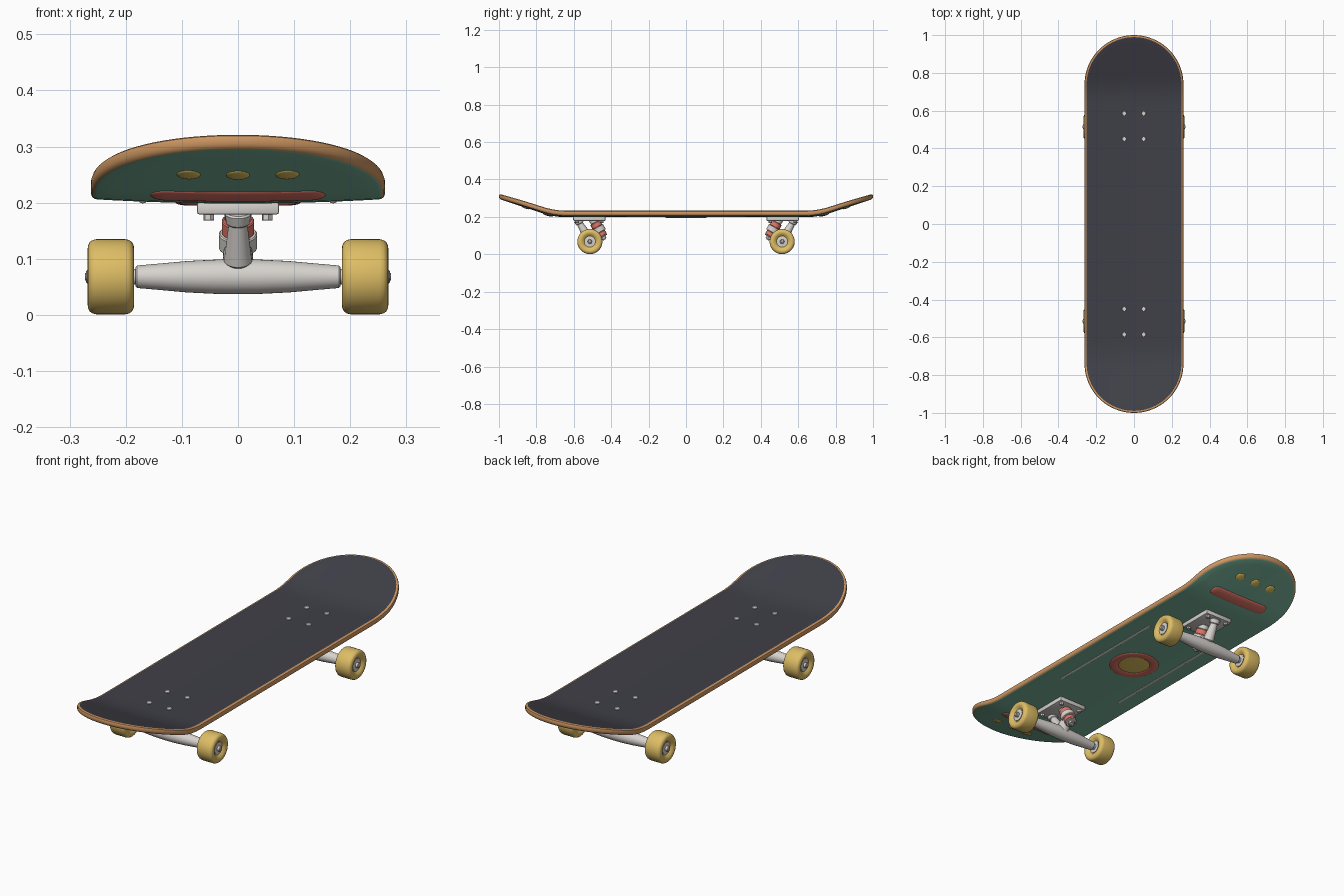
import bpy, bmesh, math
from mathutils import Vector

cube = bpy.data.objects.get("Cube")
if cube:
    bpy.data.objects.remove(cube, do_unlink=True)


def material(name, rgb):
    m = bpy.data.materials.new(name)
    m.use_nodes = True
    m.diffuse_color = (*rgb, 1)
    bsdf = m.node_tree.nodes["Principled BSDF"]
    bsdf.inputs["Base Color"].default_value = (*rgb, 1)
    bsdf.inputs["Roughness"].default_value = 0.6
    return m


GRIP = material("charcoal grip", (0.05, 0.05, 0.064))
WOOD = material("maple wood", (0.61, 0.305, 0.12))
GREEN = material("sea green", (0.2, 0.47, 0.34))
RED = material("coral red", (0.75, 0.18, 0.135))
YELLOW = material("warm yellow", (0.73, 0.51, 0.13))
GOLD = material("bright gold", (0.93, 0.67, 0.14))
METAL = material("pale metal", (0.68, 0.65, 0.62))

HALF_WIDTH, HALF_LENGTH, THICK = 0.262, 1.0, 0.0275
parts = []


def finish(name, bm, mats):
    mesh = bpy.data.meshes.new(name)
    bm.to_mesh(mesh)
    bm.free()
    for m in mats:
        mesh.materials.append(m)
    obj = bpy.data.objects.new(name, mesh)
    bpy.context.collection.objects.link(obj)
    parts.append(obj)


def deck_underside(x, y):
    """Height of the deck's lower surface: gentle concave plus upturned ends."""
    d, blend, slope = max(abs(y) - 0.64, 0), 0.13, 0.332
    kick = slope * (d * d / (2 * blend) if d < blend else d - blend / 2)
    return 0.1985 + 0.008 * (x / HALF_WIDTH) ** 2 + kick


def slab(name, straight, radius, profile, mats, band_mat=lambda i: 0,
         centre=(0, 0), across=False, segs=24, steps=1):
    """Stadium-shaped plate that follows the deck; profile is (inset, height)."""
    spine = []
    for side in (1, -1):
        spine += [(side * straight * (2 * i / steps - 1), (side, 0)) for i in range(steps)]
        for i in range(segs):
            a = math.pi * i / segs
            spine.append((side * straight, (side * math.cos(a), side * math.sin(a))))
    bm = bmesh.new()
    rings = []
    for inset, h in profile:
        ring = []
        for along, n in spine:
            x, y = n[0] * (radius - inset), along + n[1] * (radius - inset)
            if across:
                x, y = y, -x
            x, y = x + centre[0], y + centre[1]
            ring.append(bm.verts.new((x, y, deck_underside(x, y) + h)))
        rings.append(ring)
    count = len(spine)
    for i in range(len(rings) - 1):
        for j in range(count):
            k = (j + 1) % count
            f = bm.faces.new((rings[i][j], rings[i + 1][j], rings[i + 1][k], rings[i][k]))
            f.material_index = band_mat(i)
    bmesh.ops.remove_doubles(bm, verts=bm.verts, dist=1e-5)
    finish(name, bm, mats)


def lathe(name, start, direction, profile, mat, sides=32):
    """Revolve (distance, radius) pairs about an axis, capping both ends."""
    start, axis = Vector(start), Vector(direction).normalized()
    u = axis.orthogonal().normalized()
    v = axis.cross(u)
    bm = bmesh.new()
    rings = []
    for t, r in profile:
        angles = [math.tau * i / sides for i in range(sides)]
        rings.append([bm.verts.new(start + axis * t + (u * math.cos(a) + v * math.sin(a)) * r)
                      for a in angles])
    for a, b in zip(rings, rings[1:]):
        for j in range(sides):
            k = (j + 1) % sides
            bm.faces.new((a[j], a[k], b[k], b[j]))
    bm.faces.new(rings[0])
    bm.faces.new(rings[-1])
    bmesh.ops.recalc_face_normals(bm, faces=bm.faces)
    finish(name, bm, [mat])


def rod(name, a, b, r0, r1, mat, sides=24, edge=0.003):
    """Tapered cylinder with softened ends."""
    d = Vector(b) - Vector(a)
    n = d.length
    lathe(name, a, d, [(0, r0 - edge), (edge, r0), (n - edge, r1), (n, r1 - edge)], mat, sides)


# Deck: grip on top, wood round the rim, painted underside
insets = [0.011, 0.04, 0.08, 0.13, 0.18, 0.22, HALF_WIDTH]
rim = [(0.006, THICK - 0.001), (0.002, 0.0235), (0, 0.018), (0, 0.009), (0.002, 0.004), (0.006, 0.001)]
deck_profile = [(d, THICK) for d in reversed(insets)] + rim + [(d, 0) for d in insets]
top_bands = len(insets) - 1
bottom_start = len(insets) + len(rim) - 1
slab("deck", HALF_LENGTH - HALF_WIDTH, HALF_WIDTH, deck_profile, [GRIP, WOOD, GREEN],
     lambda i: 0 if i < top_bands else 2 if i >= bottom_start else 1, segs=40, steps=50)


# Underside decoration: rounded inlays standing slightly proud
def dome(name, straight, radius, depth, mat, **kw):
    angles = [math.pi / 2 * i / 6 for i in range(7)]
    profile = [(0, 0.001)] + [(radius * (1 - math.cos(a)), -depth * math.sin(a)) for a in angles]
    slab(name, straight, radius, profile, [mat], **kw)


ring_angles = [math.pi * i / 12 for i in range(13)]
slab("centre_ring", 0, 0.112,
     [(0.021 * (1 - math.cos(a)), 0.001 - 0.0055 * math.sin(a)) for a in ring_angles], [RED], segs=32)
dome("centre_disc", 0, 0.072, 0.003, GOLD)
for side, label in ((1, "left"), (-1, "right")):
    dome(label + "_stripe", 0.31, 0.006, 0.003, METAL, centre=(side * 0.17, 0), steps=12, segs=8)
for end, label in ((-1, "front"), (1, "rear")):
    dome(label + "_bar", 0.128, 0.028, 0.006, RED, centre=(0, end * 0.738), across=True, steps=8)
    for i in (-1, 0, 1):
        dome(f"{label}_dot_{i + 2}", 0, 0.021, 0.005, GOLD, centre=(i * 0.088, end * 0.858))


# Trucks and wheels
AXLE_Y, AXLE_Z = 0.514, 0.068


def truck(end, label):
    def at(x, y, z):
        return (x, end * y, z)

    # Baseplate with four bolts through the deck
    bm = bmesh.new()
    bmesh.ops.create_cube(bm, size=1)
    for v in bm.verts:
        v.co = (v.co.x * 0.146, v.co.y * 0.172 + end * 0.517, v.co.z * 0.022 + 0.19)
    bmesh.ops.bevel(bm, geom=bm.edges[:], offset=0.004, segments=2, profile=0.5, affect='EDGES')
    finish(label + "_baseplate", bm, [METAL])
    for x in (-0.052, 0.052):
        for y in (0.45, 0.585):
            rod(label + "_bolt_nut", at(x, y, 0.168), at(x, y, 0.183), 0.01, 0.01, METAL, 6, 0.001)
            rod(label + "_bolt_head", at(x, y, 0.215), at(x, y, 0.2285), 0.011, 0.011, METAL, 16, 0.001)

    # Hanger, with an arm to the pivot cup and a neck to the bushings
    half = [(0.183, 0.017), (0.18, 0.02), (0.14, 0.0235), (0.09, 0.028), (0.04, 0.0305)]
    body = [(-x, r) for x, r in half] + [(0, 0.031)] + [(x, r) for x, r in reversed(half)]
    lathe(label + "_hanger", at(0, AXLE_Y, AXLE_Z), (1, 0, 0), body, METAL)
    rod(label + "_pivot_arm", at(0, 0.525, 0.092), at(0, 0.572, 0.172), 0.025, 0.016, METAL, edge=0.006)
    rod(label + "_pivot_cup", at(0, 0.567, 0.162), at(0, 0.577, 0.184), 0.021, 0.024, METAL)
    rod(label + "_hanger_neck", at(0, 0.512, 0.075), at(0, 0.472, 0.125), 0.03, 0.024, METAL)

    # Tilted kingpin stack
    top, tilt = Vector(at(0, 0.495, 0.185)), Vector((0, -0.48 * end, -0.877))
    stack = [("kingpin", -0.005, 0.123, 0.009, METAL), ("kingpin_seat", -0.005, 0.018, 0.024, METAL),
             ("upper_bushing", 0.018, 0.045, 0.029, RED), ("hanger_ring", 0.045, 0.076, 0.034, METAL),
             ("lower_bushing", 0.076, 0.1, 0.027, RED), ("washer", 0.1, 0.105, 0.026, METAL)]
    for name, a, b, r, mat in stack:
        rod(f"{label}_{name}", top + tilt * a, top + tilt * b, r, r, mat, edge=0.002)
    rod(label + "_kingpin_nut", top + tilt * 0.105, top + tilt * 0.117, 0.016, 0.016, METAL, 6, 0.001)

    # Axle and its two wheels
    rod(label + "_axle", at(-0.273, AXLE_Y, AXLE_Z), at(0.273, AXLE_Y, AXLE_Z), 0.007, 0.007, METAL, 16, 0.001)
    tyre = [(0.012, 0.026), (0.012, 0.03), (0.003, 0.04), (0, 0.05), (0.001, 0.056),
            (0.004, 0.062), (0.009, 0.0655), (0.016, 0.067)]
    width = 0.083
    tyre += [(width - t, r) for t, r in reversed(tyre)]
    for side, hand in ((1, "left"), (-1, "right")):
        name = f"{label}_{hand}"
        inner = (side * 0.185, end * AXLE_Y, AXLE_Z)
        out = (side, 0, 0)
        lathe(name + "_wheel", inner, out, tyre, YELLOW, 48)
        lathe(name + "_bearing", inner, out, [(0.009, 0.022), (0.01, 0.028), (width - 0.01, 0.028),
              (width - 0.009, 0.022)], METAL)
        lathe(name + "_spacer", inner, out, [(-0.005, 0.014), (0.01, 0.014)], METAL, 24)
        lathe(name + "_axle_nut", inner, out, [(0.07, 0.012), (0.084, 0.012), (0.086, 0.01)], METAL, 16)


truck(-1, "front")
truck(1, "rear")

# Smooth shading with crisp edges
bpy.ops.object.select_all(action='DESELECT')
for obj in parts:
    obj.select_set(True)
bpy.context.view_layer.objects.active = parts[0]
bpy.ops.object.shade_smooth_by_angle(angle=math.radians(35))
